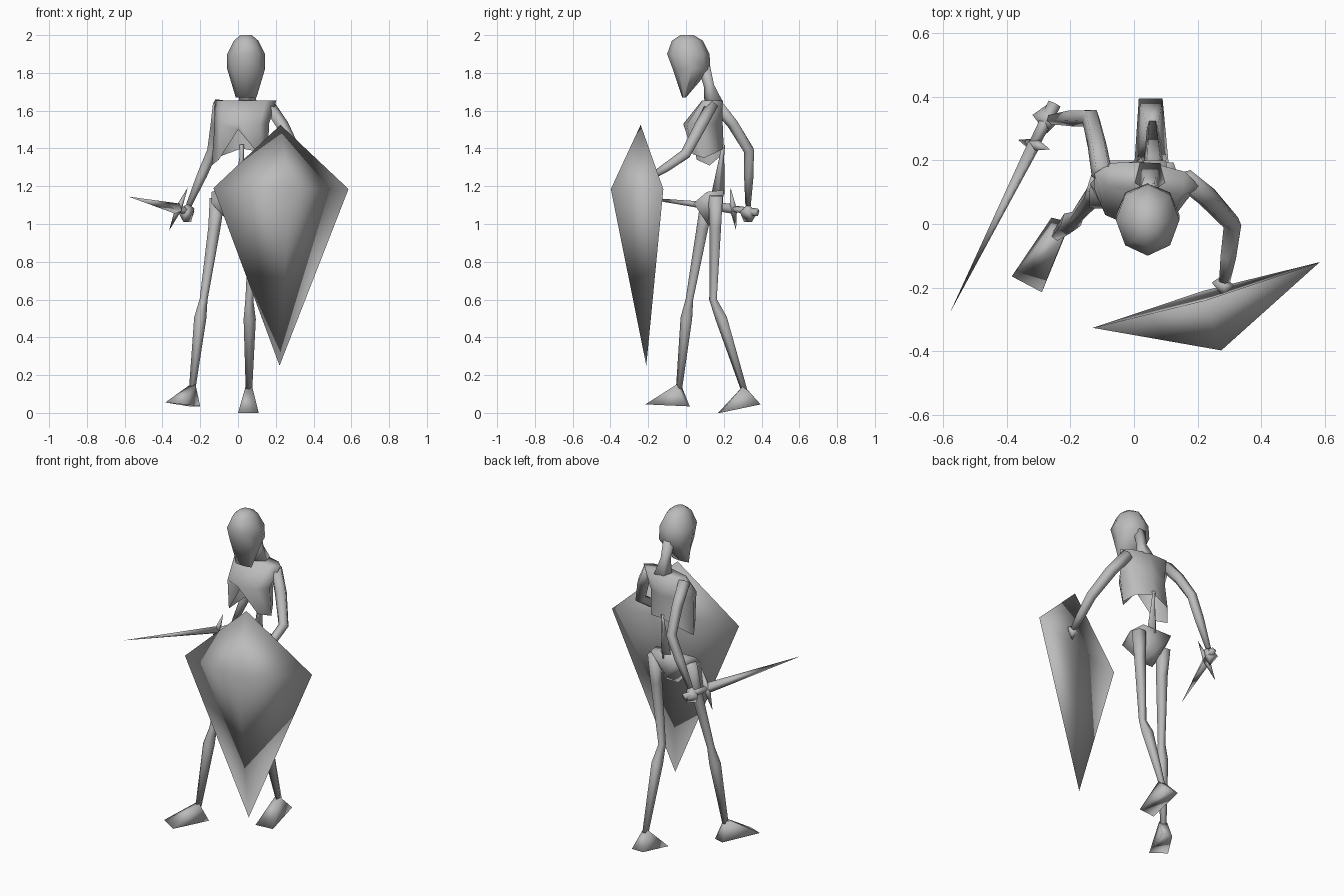
import bpy, bmesh, math
from mathutils import Vector

cube = bpy.data.objects.get("Cube")
if cube:
    bpy.data.objects.remove(cube, do_unlink=True)

grey = bpy.data.materials.new("plain grey")
grey.use_nodes = True
grey.diffuse_color = (0.5, 0.5, 0.5, 1)
grey.node_tree.nodes["Principled BSDF"].inputs["Base Color"].default_value = (0.5, 0.5, 0.5, 1)


def finish(name, bm):
    """Turn a bmesh into a smooth grey object."""
    bmesh.ops.recalc_face_normals(bm, faces=bm.faces)
    for face in bm.faces:
        face.smooth = True
    mesh = bpy.data.meshes.new(name)
    bm.to_mesh(mesh)
    bm.free()
    mesh.materials.append(grey)
    obj = bpy.data.objects.new(name, mesh)
    bpy.context.collection.objects.link(obj)
    return obj


def loft(name, rings, close_start=True, close_end=True):
    """Skin a list of equal-length point rings."""
    bm = bmesh.new()
    rows = [[bm.verts.new(p) for p in ring] for ring in rings]
    n = len(rows[0])
    for a, b in zip(rows, rows[1:]):
        for i in range(n):
            j = (i + 1) % n
            bm.faces.new((a[i], a[j], b[j], b[i]))
    if close_start:
        bm.faces.new(rows[0])
    if close_end:
        bm.faces.new(rows[-1])
    return finish(name, bm)


def limb(name, path, radii, sides=5):
    """Tapered low-poly tube along a path."""
    pts = [Vector(p) for p in path]
    rings = []
    for i, (p, r) in enumerate(zip(pts, radii)):
        axis = (pts[min(i + 1, len(pts) - 1)] - pts[max(i - 1, 0)]).normalized()
        ref = Vector((1, 0, 0)) if abs(axis.x) < 0.8 else Vector((0, 0, 1))
        u = axis.cross(ref).normalized()
        v = axis.cross(u)
        rings.append([p + r * (math.cos(t) * u + math.sin(t) * v)
                      for t in (math.tau * k / sides for k in range(sides))])
    return loft(name, rings)


def hull(name, points):
    """Faceted solid around a few points."""
    bm = bmesh.new()
    for p in points:
        bm.verts.new(p)
    bmesh.ops.convex_hull(bm, input=bm.verts)
    loose = [v for v in bm.verts if not v.link_faces]
    bmesh.ops.delete(bm, geom=loose, context="VERTS")
    return finish(name, bm)


def oval(cx, cy, rx, ry, heights, yaw=0.0):
    """Eight-point ring, starting at the front and turning towards the left."""
    ring = []
    for k, z in enumerate(heights):
        t = math.tau * k / 8
        x, y = rx * math.sin(t), -ry * math.cos(t)
        ring.append((cx + x * math.cos(yaw) - y * math.sin(yaw),
                     cy + x * math.sin(yaw) + y * math.cos(yaw), z))
    return ring


# Head: skull narrowing to a wedge-shaped chin (height, front, back, half width)
skull = [(2.0, -.03, .04, .03), (1.97, -.075, .09, .065), (1.9, -.1, .125, .1),
         (1.82, -.07, .128, .1), (1.67, -.02, .0, .055)]
loft("head", [oval(.043, (f + b) / 2, w, (b - f) / 2, [z] * 8) for z, f, b, w in skull])

limb("neck", [(.045, .1, 1.83), (.05, .125, 1.73), (.05, .15, 1.64)], [.035, .03, .055])

# Ribcage: hollow shell with a notch in the front lower edge
loft("ribcage", [
    oval(.04, .14, .165, .055, [1.655] * 8, -.12),
    oval(.02, .09, .145, .105, [1.53] * 8, -.12),
    oval(.01, .11, .15, .09, [1.5, 1.37, 1.35, 1.38, 1.4, 1.36, 1.31, 1.34], -.1),
], close_end=False)

limb("spine", [(.02, .195, 1.42), (.02, .19, 1.36), (.015, .17, 1.16)], [.012, .012, .035], 4)

hull("pelvis", [(-.1, .2, 1.18), (.1, .2, 1.18), (-.14, .11, 1.17), (.12, .11, 1.17),
                (-.14, .05, 1.11), (.12, .04, 1.11), (-.03, .12, .99), (.05, .12, .99),
                (0, .19, 1.05)])

# Arms
limb("right_arm", [(-.1, .16, 1.64), (-.115, .25, 1.53), (-.135, .335, 1.39),
                   (-.19, .335, 1.26), (-.26, .33, 1.1)], [.035, .032, .03, .028, .016])
limb("left_arm", [(.16, .14, 1.63), (.235, .08, 1.52), (.31, 0, 1.37),
                  (.297, -.1, 1.3), (.285, -.18, 1.25)], [.035, .035, .03, .026, .018])


def hand(name, c, s):
    x, y, z = c
    hull(name, [(x + a * s, y + b * s, z + h * s) for a, b, h in
                ((1, 0, .6), (-1, .3, .3), (0, 1, 0), (0, -1, .2), (.6, .4, -1),
                 (-.3, -.5, -1), (.2, 0, 1.2))])


hand("right_hand", (-.275, .33, 1.055), .045)
hand("left_hand", (.28, -.195, 1.235), .035)

# Legs: slim at the knee, fuller at the calf
leg_radii = [.042, .034, .022, .034, .018]
limb("right_leg", [(-.11, .12, 1.13), (-.125, .09, .98), (-.182, .02, .6),
                   (-.2, .005, .5), (-.242, -.035, .13)], leg_radii)
limb("left_leg", [(.1, .16, 1.15), (.09, .158, .98), (.06, .145, .6),
                  (.062, .19, .5), (.058, .31, .12)], leg_radii)

# Feet: wedges from ankle to toes
hull("right_foot", [(-.385, -.165, .055), (-.29, -.215, .045), (-.26, .02, .035),
                    (-.2, .005, .035), (-.26, -.025, .145), (-.225, -.05, .15)])
hull("left_foot", [(0, .17, 0), (.11, .18, 0), (.015, .395, .045), (.09, .395, .045),
                   (.04, .31, .14), (.075, .3, .14)])

# Sword: grip, spiked guard and diamond blade along one axis
pommel, tip = Vector((-.25, .378, 1.06)), Vector((-.58, -.28, 1.145))
base = Vector((-.315, .25, 1.08))
along = (tip - base).normalized()
across = Vector((.1, -.03, .23)).normalized()
side = along.cross(across).normalized()
limb("sword_grip", [pommel, base], [.022, .018])
hull("sword_blade", [base + across * .03, base - across * .03,
                     base + side * .022, base - side * .022, tip])
hull("sword_guard", [base + across * .127, base - across * .127, base + side * .02,
                     base - side * .02, base + along * .022, base - along * .022])

# Shield: kite outline raised to a single point in front
bm = bmesh.new()
rim = [bm.verts.new(p) for p in ((.225, -.24, 1.525), (.585, -.12, 1.185),
                                 (.22, -.21, .25), (-.13, -.327, 1.19))]
for centre in ((.275, -.398, 1.185), (.25, -.228, 1.185)):
    mid = bm.verts.new(centre)
    for i in range(4):
        bm.faces.new((rim[i], rim[(i + 1) % 4], mid))
finish("shield", bm)
